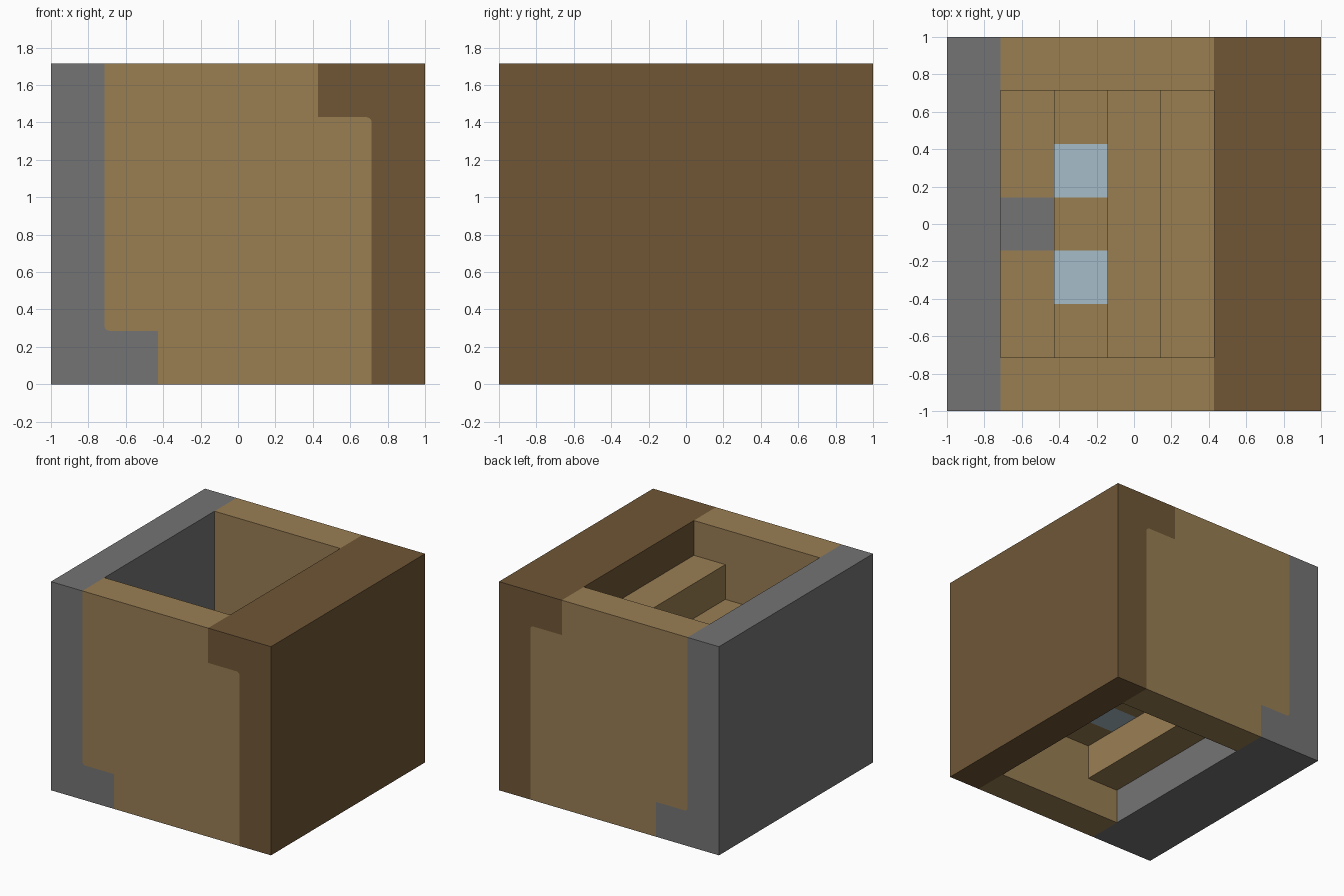
import bpy
import bmesh
from math import sin, cos, pi

cube = bpy.data.objects.get("Cube")
if cube:
    bpy.data.objects.remove(cube, do_unlink=True)

UNIT = 2 / 7      # one cell of the block
FILLET = 0.1      # corner radius, in cells


def material(name, r, g, b):
    mat = bpy.data.materials.new(name)
    mat.use_nodes = True
    mat.diffuse_color = (r, g, b, 1)
    mat.node_tree.nodes["Principled BSDF"].inputs["Base Color"].default_value = (r, g, b, 1)
    return mat


TAN = material("tan wood", 0.32, 0.21, 0.086)
BROWN = material("dark brown wood", 0.16, 0.094, 0.037)
GRAY = material("gray", 0.175, 0.175, 0.175)
BLUE = material("pale blue", 0.38, 0.505, 0.57)


def turned(profile):
    """Half turn about the middle of the block, in the x-z plane."""
    return [(-x, 6 - z) for x, z in profile]


def extrude(name, profile, levels, mats, rule=None):
    """Extrude an x-z profile through the given y levels (all in cells)."""
    bm = bmesh.new()
    rings = [[bm.verts.new((x, y, z)) for x, z in profile] for y in levels]
    for a, b in zip(rings, rings[1:]):
        for i in range(len(profile)):
            j = (i + 1) % len(profile)
            bm.faces.new((a[i], a[j], b[j], b[i]))
    bm.faces.new(rings[0])
    bm.faces.new(rings[-1])
    bmesh.ops.recalc_face_normals(bm, faces=bm.faces)
    if rule:
        for face in bm.faces:
            face.material_index = rule(face)
    bmesh.ops.scale(bm, vec=(UNIT, UNIT, UNIT), verts=bm.verts)
    mesh = bpy.data.meshes.new(name)
    bm.to_mesh(mesh)
    bm.free()
    for mat in mats:
        mesh.materials.append(mat)
    obj = bpy.data.objects.new(name, mesh)
    bpy.context.collection.objects.link(obj)
    return obj


# Rounded inner corner where the gray side meets its foot
arc = []
for step in range(6):
    t = pi / 2 * step / 5
    arc.append((-2.5 + FILLET * (1 - sin(t)), 1 + FILLET * (1 - cos(t))))

# Side walls: an L with a foot, and the same turned over with a top ledge
side = [(-3.5, 0), (-1.5, 0), (-1.5, 1)] + arc + [(-2.5, 6), (-3.5, 6)]
extrude("gray_side_wall", side, (-3.5, 3.5), [GRAY])
extrude("brown_side_wall", turned(side), (-3.5, 3.5), [BROWN])

# End walls fill the space between the two side walls
half = [(-1.5, 0), (-1.5, 1)] + arc + [(-2.5, 6)]
end = half + turned(half)
extrude("front_wall", end, (-3.5, -2.5), [TAN])
extrude("back_wall", end, (2.5, 3.5), [TAN])


# Stairs inside, with blue bars through them and a tab from each side wall
def stair_colour(face):
    cell = face.calc_center_median() - face.normal * 0.5
    column, row, layer = round(cell.x), round(cell.y), round(cell.z - 0.5)
    if abs(face.normal.y) > 0.5:
        return 0
    if layer == 2 and abs(row) == 1:
        return 1
    if row == 0 and (column, layer) == (-2, 1):
        return 2
    if row == 0 and (column, layer) == (2, 4):
        return 3
    return 0


underside = [(-2.5, 1), (-1.5, 1), (-0.5, 1), (-0.5, 2), (0.5, 2),
             (0.5, 3), (1.5, 3), (1.5, 4), (2.5, 4)]
extrude("stairs", underside + turned(underside),
        [row - 2.5 for row in range(6)], [TAN, BLUE, GRAY, BROWN], stair_colour)
